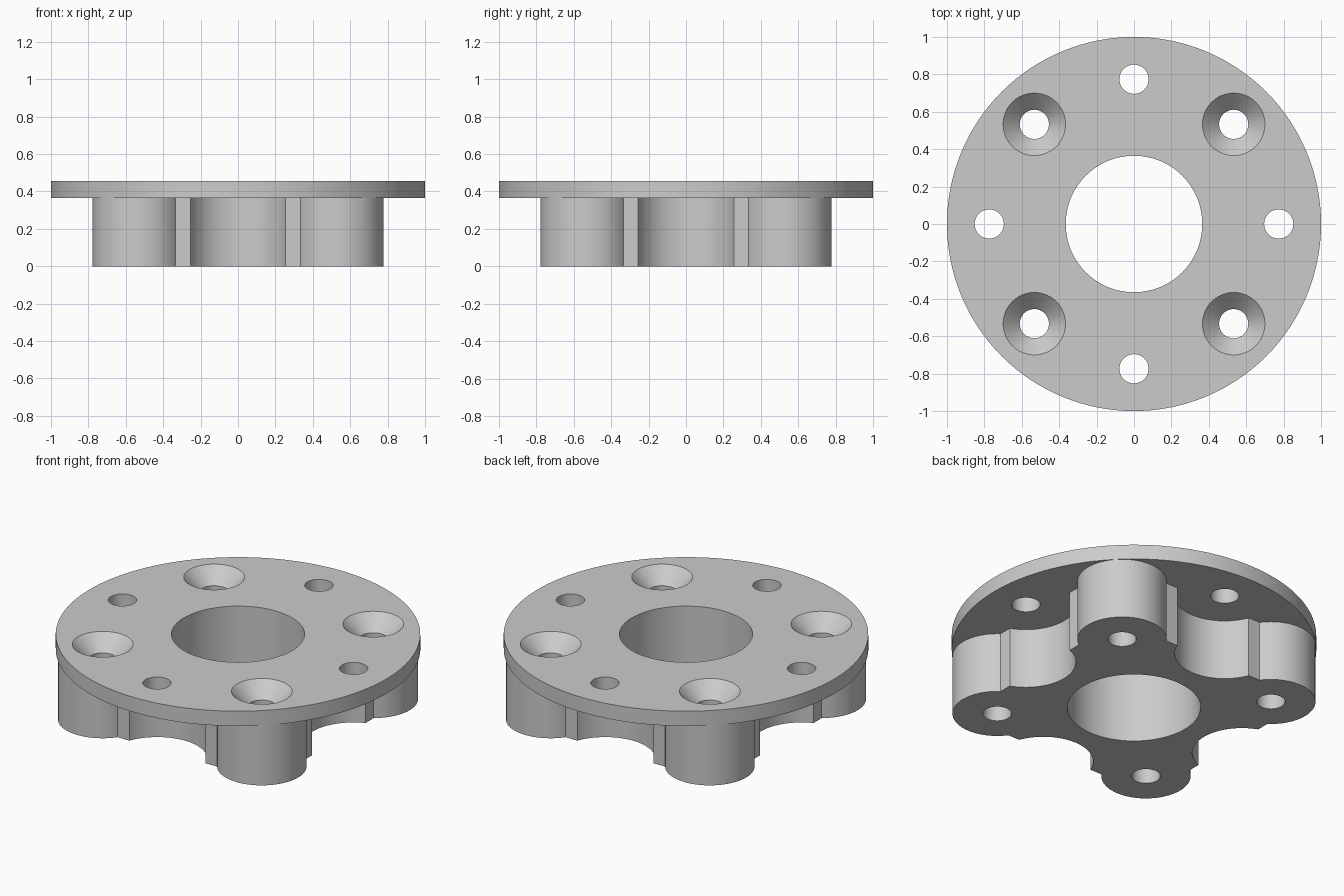
import bpy
import math

default = bpy.data.objects.get("Cube")
if default:
    bpy.data.objects.remove(default, do_unlink=True)

# Main dimensions
HEIGHT = 0.455        # overall height
PLATE_Z = 0.365       # underside of the round plate
BORE = 0.365          # central hole radius
BOLT = 0.078          # bolt hole radius
SINK = 0.167          # countersink radius at the top
LOBE_POS = 0.533      # lobe centre, on both axes
LOBE_R = 0.245
SQUARE = 0.675        # half side of the square core
AXIS_POS = 0.774      # plain hole and scallop centres
SCALLOP_R = 0.274
OVER = 0.05           # overshoot of the cutters

grey = bpy.data.materials.new("plain grey")
grey.use_nodes = True
colour = (0.6, 0.6, 0.6, 1)
grey.diffuse_color = colour
grey.node_tree.nodes["Principled BSDF"].inputs["Base Color"].default_value = colour


def cylinder(name, r, z0, z1, x=0, y=0, sides=64, top_r=None):
    bpy.ops.mesh.primitive_cone_add(
        vertices=sides, radius1=r, radius2=r if top_r is None else top_r,
        depth=z1 - z0, location=(x, y, (z0 + z1) / 2))
    obj = bpy.context.object
    obj.name = name
    obj.data.materials.append(grey)
    return obj


def combine(target, tool, operation):
    mod = target.modifiers.new(operation.lower(), "BOOLEAN")
    mod.operation = operation
    mod.solver = "EXACT"
    mod.object = tool
    bpy.context.view_layer.objects.active = target
    bpy.ops.object.modifier_apply(modifier=mod.name)
    bpy.data.objects.remove(tool, do_unlink=True)


corners = [(sx * LOBE_POS, sy * LOBE_POS) for sx in (-1, 1) for sy in (-1, 1)]
axes = [(AXIS_POS * round(math.cos(a)), AXIS_POS * round(math.sin(a)))
        for a in (i * math.pi / 2 for i in range(4))]

# Square core, running a little way into the plate
body_top = (PLATE_Z + HEIGHT) / 2
bpy.ops.mesh.primitive_cube_add(size=1, location=(0, 0, body_top / 2))
core = bpy.context.object
core.scale = (2 * SQUARE, 2 * SQUARE, body_top)
bpy.ops.object.transform_apply(location=False, rotation=False, scale=True)
core.name = "square_core"
core.data.materials.append(grey)

# Round lobes on the corners, scallops out of the sides
for x, y in corners:
    combine(core, cylinder("lobe", LOBE_R, 0, body_top, x, y), "UNION")
for x, y in axes:
    combine(core, cylinder("scallop", SCALLOP_R, -OVER, HEIGHT, x, y), "DIFFERENCE")

# Round plate joined on top
flange = cylinder("mounting_flange", 1, PLATE_Z, HEIGHT, sides=128)
combine(flange, core, "UNION")

# Central bore, plain holes and countersunk holes
combine(flange, cylinder("bore", BORE, -OVER, HEIGHT + OVER, sides=96), "DIFFERENCE")
for x, y in axes + corners:
    combine(flange, cylinder("bolt_hole", BOLT, -OVER, HEIGHT + OVER, x, y, 48), "DIFFERENCE")
for x, y in corners:
    depth = SINK - BOLT
    combine(flange, cylinder("countersink", BOLT, HEIGHT - depth, HEIGHT + OVER,
                             x, y, 48, SINK + OVER), "DIFFERENCE")

bpy.ops.object.select_all(action="DESELECT")
flange.select_set(True)
bpy.context.view_layer.objects.active = flange
bpy.ops.object.shade_smooth_by_angle(angle=math.radians(25))
